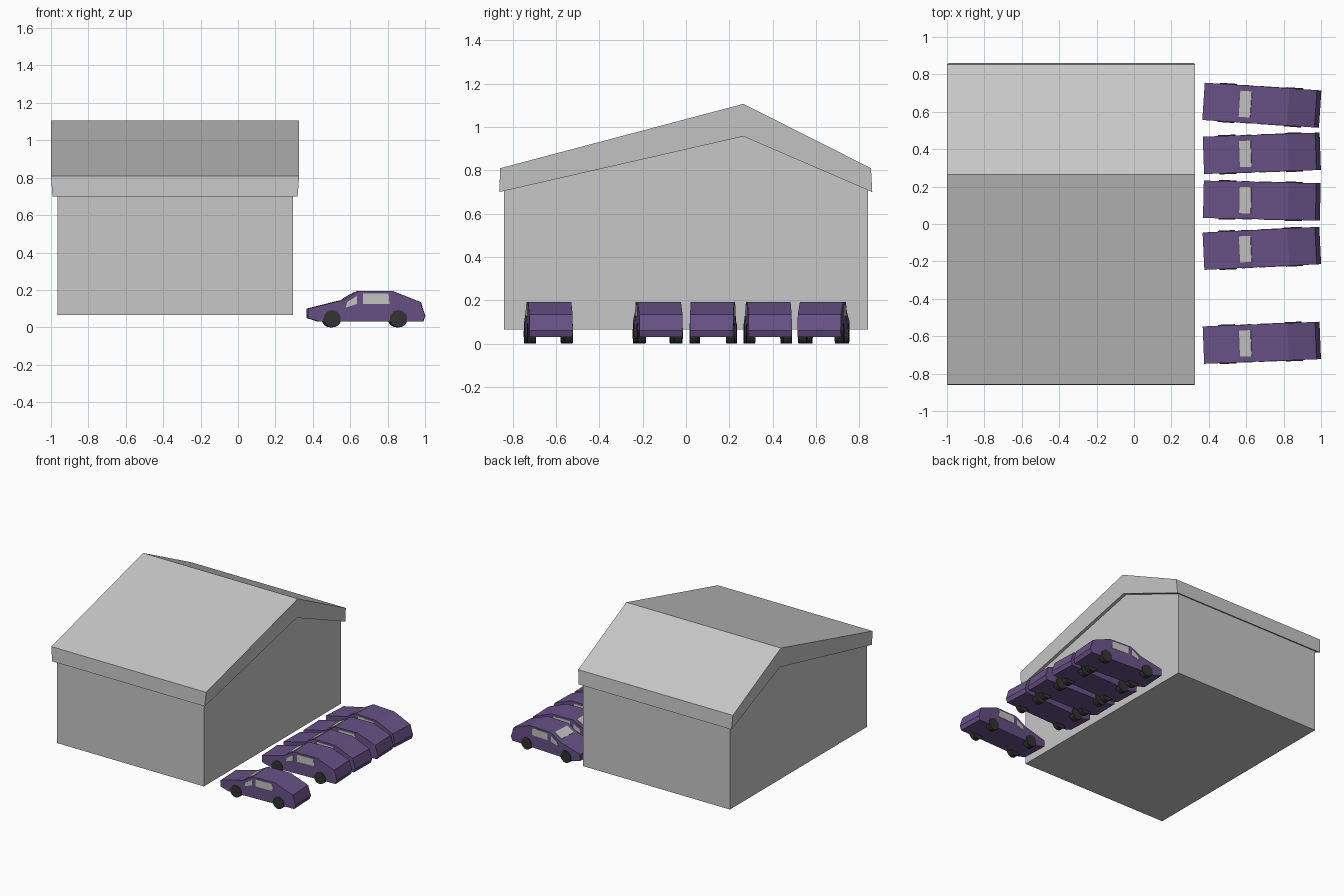
import bpy
import bmesh
from math import radians
from mathutils import Matrix, Vector

cube = bpy.data.objects.get("Cube")
if cube:
    bpy.data.objects.remove(cube, do_unlink=True)


def material(name, rgb):
    mat = bpy.data.materials.new(name)
    mat.use_nodes = True
    mat.diffuse_color = (*rgb, 1)
    mat.node_tree.nodes["Principled BSDF"].inputs["Base Color"].default_value = (*rgb, 1)
    return mat


GREY = material("building grey", (0.57, 0.57, 0.57))
PURPLE = material("car purple", (0.135, 0.082, 0.235))
GLASS = material("window grey", (0.55, 0.55, 0.54))
RUBBER = material("tyre black", (0.032, 0.032, 0.032))


def finish(bm, name, mat):
    bmesh.ops.recalc_face_normals(bm, faces=bm.faces)
    mesh = bpy.data.meshes.new(name)
    bm.to_mesh(mesh)
    bm.free()
    mesh.materials.append(mat)
    return mesh


def prism(name, mat, profile, low, high, axis):
    """Extrude a closed outline along x (points are y, z) or y (points are x, z)."""
    bm = bmesh.new()
    rings = []
    for d in (low, high):
        points = [(d, u, z) if axis == "x" else (u, d, z) for u, z in profile]
        rings.append([bm.verts.new(p) for p in points])
        bm.faces.new(rings[-1])
    for i in range(len(profile)):
        j = (i + 1) % len(profile)
        bm.faces.new((rings[0][i], rings[0][j], rings[1][j], rings[1][i]))
    return finish(bm, name, mat)


def place(name, mesh, matrix=Matrix()):
    obj = bpy.data.objects.new(name, mesh)
    obj.matrix_world = matrix
    bpy.context.collection.objects.link(obj)
    return obj


# Building walls
walls = [(-0.84, 0.065), (0.84, 0.065), (0.84, 0.715), (0.265, 0.97), (-0.84, 0.715)]
place("walls", prism("walls", GREY, walls, -0.965, 0.295, "x"))

# Roof slab, slightly narrower along its lower edge
roof_outline = [(-0.862, 0.70), (-0.858, 0.81), (0.265, 1.107),
                (0.854, 0.81), (0.86, 0.70), (0.265, 0.957)]
roof = place("roof", prism("roof", GREY, roof_outline, -1.0, 0.327, "x"))
for i, v in enumerate(roof.data.vertices):
    if i % 6 in (0, 4, 5):
        v.co.x += 0.008 if v.co.x < 0 else -0.008

# Car parts, nose towards -x, origin on the ground below the car centre
body_outline = [(-0.313, 0.05), (-0.313, 0.10), (-0.13, 0.145), (-0.045, 0.193),
                (0.14, 0.193), (0.288, 0.135), (0.312, 0.06), (0.30, 0.03), (-0.25, 0.03)]
HALF = 0.1
parts = [("body", prism("car_body", PURPLE, body_outline, -HALF, HALF, "y"))]

# Windscreen plate lying on the slope
slope_low, slope_high = Vector((-0.13, 0.145)), Vector((-0.045, 0.193))
a, b = slope_low.lerp(slope_high, 0.14), slope_low.lerp(slope_high, 0.86)
lift = Vector((-0.002, 0.003))
screen = [a - lift, b - lift, b + lift, a + lift]
parts.append(("windscreen", prism("windscreen", GLASS, screen, -0.07, 0.07, "y")))

# Side windows and wheels on both sides
quarter = [(-0.112, 0.105), (-0.052, 0.125), (-0.052, 0.168), (-0.105, 0.135)]
door = [(-0.02, 0.125), (0.122, 0.125), (0.117, 0.18), (-0.02, 0.18)]
for side, s in (("left", 1), ("right", -1)):
    for window, outline in (("quarter_window", quarter), ("door_window", door)):
        name = f"{side}_{window}"
        parts.append((name, prism(name, GLASS, outline, s * 0.097, s * 0.102, "y")))
    for end, x in (("front", -0.185), ("rear", 0.17)):
        bm = bmesh.new()
        spot = Matrix.Translation((x, s * 0.085, 0.046)) @ Matrix.Rotation(radians(90), 4, "X")
        bmesh.ops.create_cone(bm, cap_ends=True, segments=16, radius1=0.046,
                              radius2=0.046, depth=0.04, matrix=spot)
        name = f"{end}_{side}_wheel"
        parts.append((name, finish(bm, name, RUBBER)))

# Row of parked cars: y position and turn in degrees
parked = [(0.635, -3.8), (0.378, 2.0), (0.125, -1.3), (-0.13, 2.8), (-0.635, 2.3)]
for n, (y, turn) in enumerate(parked, 1):
    spot = Matrix.Translation((0.684, y, 0)) @ Matrix.Rotation(radians(turn), 4, "Z")
    for name, mesh in parts:
        place(f"car_{n}_{name}", mesh, spot)
